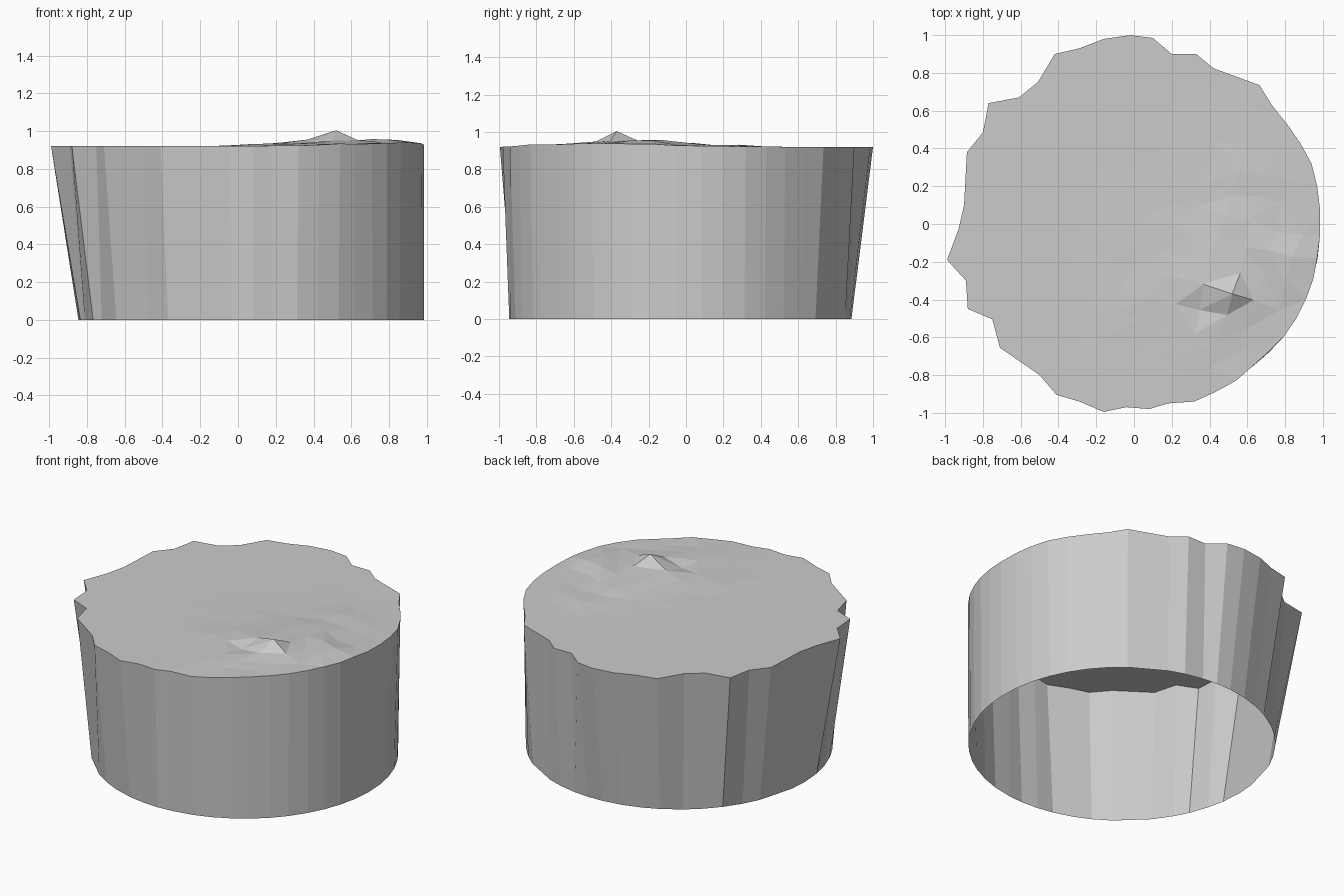
import bpy, random
from math import exp, hypot
from mathutils import Vector
from mathutils.geometry import delaunay_2d_cdt

if "Cube" in bpy.data.objects:
    bpy.data.objects.remove(bpy.data.objects["Cube"])

random.seed(4)
TOP, CX, CY, R = 0.92, 0.07, -0.03, 0.915

# Ragged outline of the top rim, counter-clockwise after reversal
RIM = [(-.16, .98), (-.02, 1), (.10, .985), (.20, .90), (.33, .90), (.42, .825), (.665, .735),
       (.73, .63), (.81, .53), (.88, .43), (.94, .32), (.97, .20), (.985, .08), (.985, -.06),
       (.97, -.18), (.95, -.29), (.91, -.40), (.86, -.50), (.79, -.60), (.71, -.68), (.62, -.76),
       (.54, -.83), (.43, -.89), (.32, -.94), (.18, -.95), (.08, -.98), (-.04, -.97), (-.16, -.995),
       (-.29, -.94), (-.41, -.905), (-.50, -.80), (-.71, -.655), (-.75, -.505), (-.88, -.45),
       (-.89, -.30), (-.99, -.19), (-.93, -.03), (-.90, .10), (-.885, .38), (-.80, .485),
       (-.77, .64), (-.61, .67), (-.51, .75), (-.42, .90), (-.29, .93)][::-1]

# Peaks and dips of the rocky patch: x, y, height
BUMPS = [(.52, -.37, .05), (.32, -.48, -.02), (.15, -.38, .01),
         (.58, -.58, -.025), (.60, .30, .01), (.80, -.20, .015)]


def height(x, y):
    """Flat plateau that swells into a rough mound at the front right."""
    mound = exp(-(((x - .60) / .42) ** 2 + ((y + .35) / .45) ** 2))
    z = TOP + mound * (.036 + random.uniform(-.012, .012))
    for bx, by, h in BUMPS:
        z += h * exp(-((x - bx) ** 2 + (y - by) ** 2) / .006)
    return max(TOP, z)


def make_object(name, verts, faces):
    mesh = bpy.data.meshes.new(name)
    mesh.from_pydata(verts, [], faces)
    mesh.update()
    obj = bpy.data.objects.new(name, mesh)
    bpy.context.collection.objects.link(obj)


# Jittered, slanted grid of inner points for the faceted top
n = len(RIM)
points = [Vector(p) for p in RIM]
for i in range(-8, 9):
    for j in range(-8, 9):
        x = .51 + .135 * i + .035 * j + random.uniform(-.02, .02)
        y = -.37 - .035 * i + .125 * j + random.uniform(-.02, .02)
        if i == j == 0:
            x, y = .52, -.37
        if hypot(x - CX, y - CY) < .84:
            points.append(Vector((x, y)))
edges = [(i, (i + 1) % n) for i in range(n)]
flat, _, tris, *_ = delaunay_2d_cdt(points, edges, [], 1, 1e-5)
top = [(p.x, p.y, height(p.x, p.y)) for p in flat]
make_object("rocky_top", top, [list(t) for t in tris])

# Open wall from the round base up to the ragged rim
base = []
for x, y in RIM:
    d = hypot(x - CX, y - CY)
    base.append((CX + (x - CX) * R / d, CY + (y - CY) * R / d, 0))
make_object("side_wall", base + top[:n],
            [(i, (i + 1) % n, n + (i + 1) % n, n + i) for i in range(n)])
